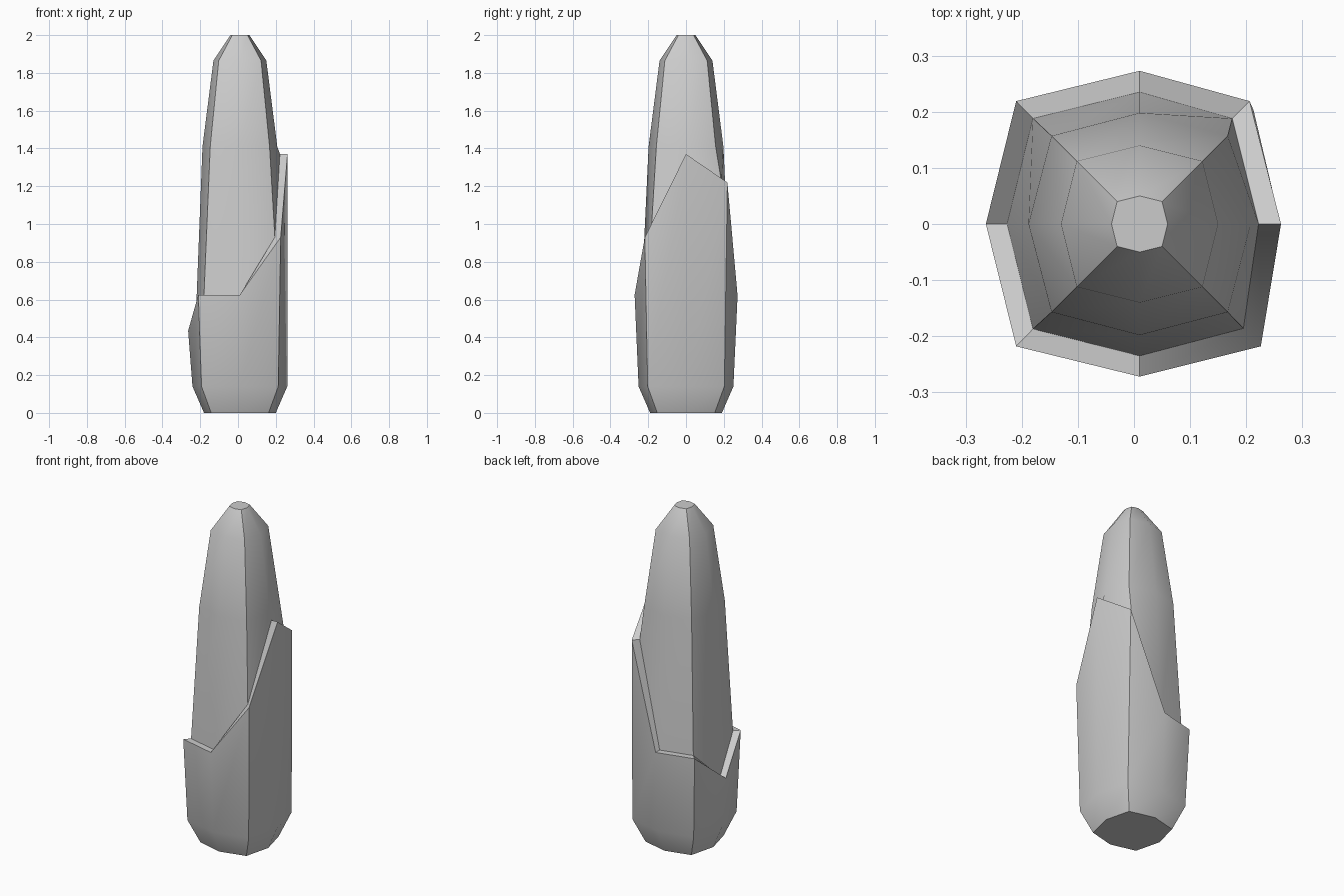
import bpy, bmesh, math

if "Cube" in bpy.data.objects:
    bpy.data.objects.remove(bpy.data.objects["Cube"])

CX = 0.01  # axis of the tapered core

def octagon(r, corner, z):
    """Eight points starting at +x: r on the axes, (corner, corner) on the diagonals."""
    pts = []
    for i in range(8):
        a = math.radians(45 * i)
        d = r if i % 2 == 0 else corner * math.sqrt(2)
        pts.append((CX + d * math.cos(a), d * math.sin(a), z))
    return pts

# Slanted sleeve rim: outer x, y, inner x, y, height
rim = [(0.262, 0, 0.222, 0, 1.37),
       (0.206, 0.219, 0.175, 0.188, 1.22),
       (0.01, 0.273, 0.01, 0.235, 0.62),
       (-0.21, 0.219, -0.18, 0.188, 0.62),
       (-0.264, 0, -0.226, 0, 0.435),
       (-0.21, -0.218, -0.18, -0.187, 0.625),
       (0.01, -0.272, 0.01, -0.235, 0.625),
       (0.226, -0.218, 0.195, -0.186, 0.93)]

# Sleeve, ledge and tapered core as one lofted skin
rings = [octagon(0.19, 0.152, 0),
         octagon(0.251, 0.203, 0.14),
         [(ox, oy, z) for ox, oy, ix, iy, z in rim],
         [(ix, iy, z) for ox, oy, ix, iy, z in rim],
         octagon(0.198, 0.157, 1.41),
         octagon(0.14, 0.112, 1.865),
         octagon(0.05, 0.04, 2.0)]

bm = bmesh.new()
loops = [[bm.verts.new(p) for p in ring] for ring in rings]
for low, high in zip(loops, loops[1:]):
    for i in range(8):
        j = (i + 1) % 8
        bm.faces.new((low[i], low[j], high[j], high[i]))
bm.faces.new(loops[0][::-1])
bm.faces.new(loops[-1])
bmesh.ops.recalc_face_normals(bm, faces=bm.faces)

mesh = bpy.data.meshes.new("sheathed_spike")
bm.to_mesh(mesh)
bm.free()
spike = bpy.data.objects.new("sheathed_spike", mesh)
bpy.context.collection.objects.link(spike)

# Soft facets, crisp diagonal corners and rim
bpy.context.view_layer.objects.active = spike
spike.select_set(True)
bpy.ops.object.shade_smooth_by_angle(angle=math.radians(40))
